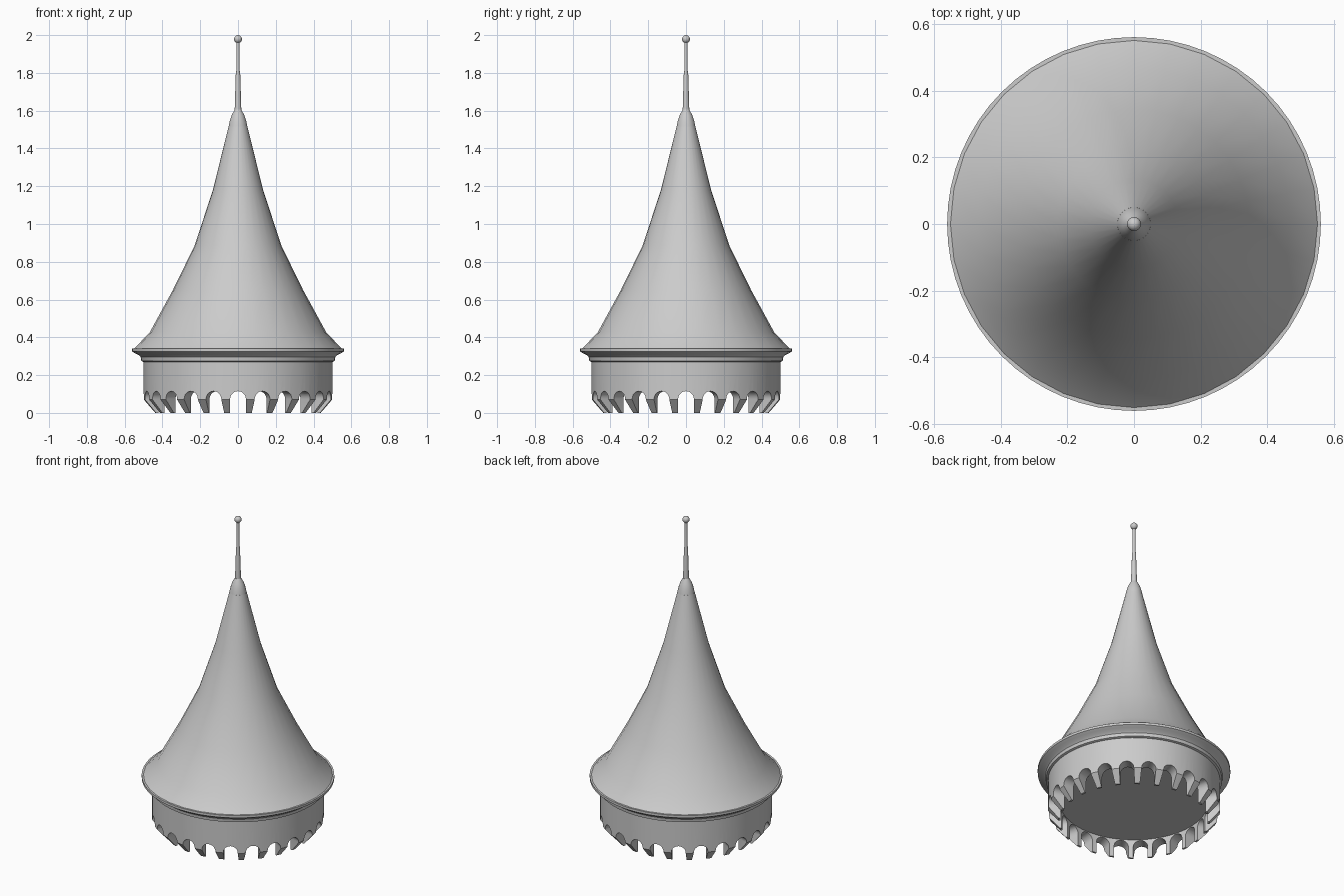
import bpy, bmesh, math
from mathutils import Matrix, Vector

cube = bpy.data.objects.get("Cube")
if cube:
    bpy.data.objects.remove(cube, do_unlink=True)

stone = bpy.data.materials.new("grey_stone")
stone.use_nodes = True
GREY = (0.6, 0.6, 0.6, 1)
stone.diffuse_color = GREY
stone.node_tree.nodes["Principled BSDF"].inputs["Base Color"].default_value = GREY


def make_object(name, bm):
    bmesh.ops.recalc_face_normals(bm, faces=bm.faces)
    mesh = bpy.data.meshes.new(name)
    bm.to_mesh(mesh)
    bm.free()
    mesh.materials.append(stone)
    obj = bpy.data.objects.new(name, mesh)
    bpy.context.collection.objects.link(obj)
    return obj


def select_only(obj):
    bpy.ops.object.select_all(action='DESELECT')
    obj.select_set(True)
    bpy.context.view_layer.objects.active = obj


def smooth(obj, angle=30):
    select_only(obj)
    bpy.ops.object.shade_smooth_by_angle(angle=math.radians(angle))


def lathe(name, profile, sides):
    """Revolve an (r, z) profile around z; points on the axis are welded."""
    bm = bmesh.new()
    verts = [bm.verts.new((r, 0, z)) for r, z in profile]
    edges = [bm.edges.new(pair) for pair in zip(verts, verts[1:])]
    bmesh.ops.spin(bm, geom=verts + edges, cent=(0, 0, 0), axis=(0, 0, 1),
                   angle=math.tau, steps=sides, use_merge=False)
    bmesh.ops.remove_doubles(bm, verts=bm.verts, dist=1e-4)
    return make_object(name, bm)


# Drum with a hollow, tapered lower skirt
drum = lathe("drum", [(0, 0.12), (0.428, 0.12), (0.428, 0), (0.44, 0),
                      (0.5, 0.07), (0.5, 0.275), (0, 0.275)], 96)

# Round-headed openings cut through the skirt
COUNT, HALF_WIDTH, SPRING = 24, 0.042, 0.073
outline = [(-HALF_WIDTH, -0.05), (HALF_WIDTH, -0.05)]
for i in range(11):
    a = math.pi * i / 10
    outline.append((HALF_WIDTH * math.cos(a), SPRING + HALF_WIDTH * math.sin(a)))
bm = bmesh.new()
for k in range(COUNT):
    turn = Matrix.Rotation(math.tau * k / COUNT, 3, 'Z')
    face = bm.faces.new([bm.verts.new(turn @ Vector((0.4, y, z))) for y, z in outline])
    out = bmesh.ops.extrude_face_region(bm, geom=[face])
    moved = [g for g in out["geom"] if isinstance(g, bmesh.types.BMVert)]
    bmesh.ops.translate(bm, verts=moved, vec=turn @ Vector((0.2, 0, 0)))
cutter = make_object("arch_cutter", bm)
cutter.hide_render = True
cut = drum.modifiers.new("arches", 'BOOLEAN')
cut.operation = 'DIFFERENCE'
cut.solver = 'EXACT'
cut.object = cutter
select_only(drum)
bpy.ops.object.modifier_apply(modifier=cut.name)
bpy.data.objects.remove(cutter, do_unlink=True)
smooth(drum)

# Moulded eave under the roof
eave = lathe("eave", [(0, 0.27), (0.5, 0.27), (0.512, 0.275), (0.515, 0.295),
                      (0.525, 0.305), (0.545, 0.315), (0.56, 0.325),
                      (0.56, 0.34), (0, 0.34)], 64)
smooth(eave)

# Flared conical roof
roof = lathe("roof", [(0, 0.338), (0.552, 0.338), (0.468, 0.425), (0.345, 0.65),
                      (0.23, 0.885), (0.133, 1.18), (0.05, 1.515), (0, 1.515)], 32)
smooth(roof)

# Finial: cap, tapering rod and ball
cap = lathe("finial_cap", [(0, 1.513), (0.05, 1.513), (0.045, 1.54), (0.034, 1.575),
                           (0.018, 1.605), (0, 1.61)], 32)
smooth(cap, 40)
rod = lathe("finial_rod", [(0, 1.59), (0.018, 1.59), (0.012, 1.79),
                           (0.008, 1.82), (0.008, 1.97), (0, 1.97)], 16)
smooth(rod)
bm = bmesh.new()
bmesh.ops.create_uvsphere(bm, u_segments=16, v_segments=10, radius=0.021,
                          matrix=Matrix.Translation((0, 0, 1.979)))
smooth(make_object("finial_ball", bm), 60)
